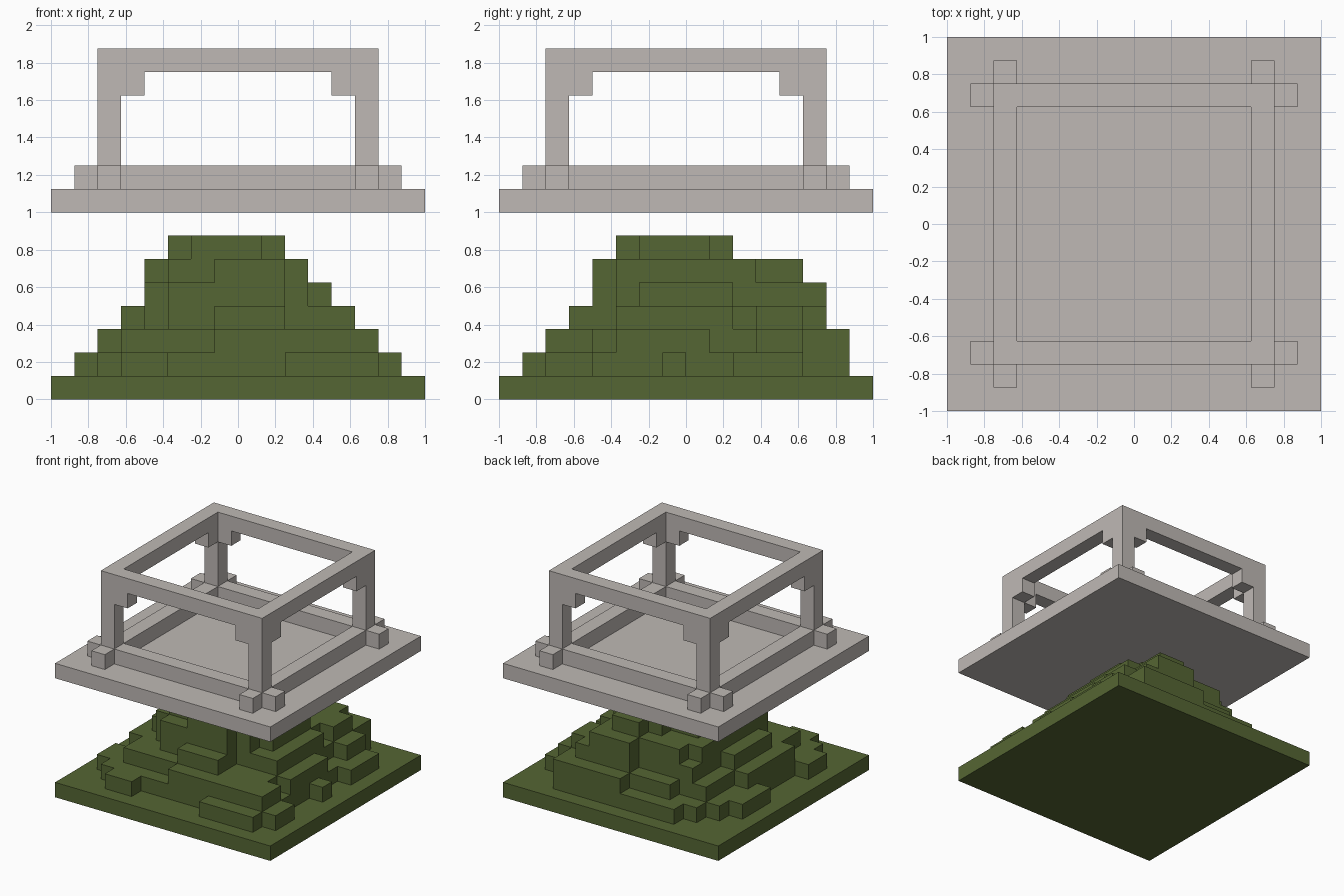
import bpy
import bmesh
from itertools import product
from mathutils import Vector

cube = bpy.data.objects.get("Cube")
if cube:
    bpy.data.objects.remove(cube, do_unlink=True)

U = 0.125  # edge length of one block


def material(name, rgb):
    mat = bpy.data.materials.new(name)
    mat.use_nodes = True
    mat.diffuse_color = (*rgb, 1)
    mat.node_tree.nodes["Principled BSDF"].inputs["Base Color"].default_value = (*rgb, 1)
    return mat


grass = material("moss_green", (0.091, 0.133, 0.033))
stone = material("pale_stone", (0.52, 0.485, 0.46))


def box(x0, x1, y0, y1, z0, z1):
    """Set of unit block cells filling a box."""
    return set(product(range(x0, x1), range(y0, y1), range(z0, z1)))


def four_way(cells):
    """Mirror block cells across both centre planes."""
    return {(a, b, z) for x, y, z in cells for a in (x, 15 - x) for b in (y, 15 - y)}


def swap(cells):
    """Exchange the two horizontal directions."""
    return {(y, x, z) for x, y, z in cells}


def build(name, cells, mat):
    """Mesh holding only the exposed faces of a set of block cells."""
    bm = bmesh.new()
    corners = {}

    def vert(p):
        key = tuple(round(c) for c in p)
        if key not in corners:
            corners[key] = bm.verts.new(((key[0] - 8) * U, (key[1] - 8) * U, key[2] * U))
        return corners[key]

    for cell in sorted(cells):
        for axis, side in product(range(3), (0, 1)):
            near = list(cell)
            near[axis] += 2 * side - 1
            if tuple(near) in cells:
                continue
            u, v = Vector((0, 0, 0)), Vector((0, 0, 0))
            u[(axis + 1) % 3] = v[(axis + 2) % 3] = 1
            p = Vector(cell)
            p[axis] += side
            loop = [p, p + u, p + u + v, p + v]
            bm.faces.new([vert(q) for q in (loop if side else loop[::-1])])
    mesh = bpy.data.meshes.new(name)
    bm.to_mesh(mesh)
    bm.free()
    mesh.materials.append(mat)
    obj = bpy.data.objects.new(name, mesh)
    bpy.context.collection.objects.link(obj)


# Stepped hill: each layer is a few plan rectangles (x0, x1, y0, y1)
layers = [
    [(0, 16, 0, 16)],
    [(2, 14, 3, 13), (5, 14, 2, 3), (10, 14, 1, 2), (3, 5, 1, 3), (2, 3, 2, 3),
     (14, 15, 2, 4), (14, 15, 7, 8), (14, 15, 10, 13), (4, 13, 13, 15),
     (3, 4, 13, 14), (1, 2, 9, 12), (1, 2, 3, 5)],
    [(3, 13, 3, 13), (7, 14, 2, 4), (13, 14, 5, 9), (13, 14, 11, 13),
     (8, 13, 13, 15), (5, 8, 13, 14), (2, 3, 5, 10)],
    [(5, 10, 4, 13), (7, 10, 3, 4), (4, 12, 5, 13), (12, 13, 5, 10),
     (12, 13, 11, 13), (8, 12, 13, 14), (3, 4, 6, 10)],
    [(5, 10, 4, 13), (4, 11, 5, 12), (11, 12, 6, 10), (8, 11, 12, 14)],
    [(7, 10, 4, 12), (5, 11, 5, 11), (4, 5, 6, 9), (8, 10, 12, 13)],
    [(6, 9, 5, 10), (5, 10, 6, 9)],
]
hill = set()
for z, rects in enumerate(layers):
    for r in rects:
        hill |= box(*r, z, z + 1)
build("stepped_hill", hill, grass)

# Floating platform
build("platform", box(0, 16, 0, 16, 8, 9), stone)

# Open frame: crossing floor rails, corner posts, top beams, corner brackets
rail = box(1, 15, 2, 3, 9, 10)
beam = box(2, 14, 2, 3, 14, 15)
bracket = box(3, 4, 2, 3, 13, 14)
frame = rail | beam | bracket
frame |= swap(frame) | box(2, 3, 2, 3, 9, 15)
build("open_frame", four_way(frame), stone)
